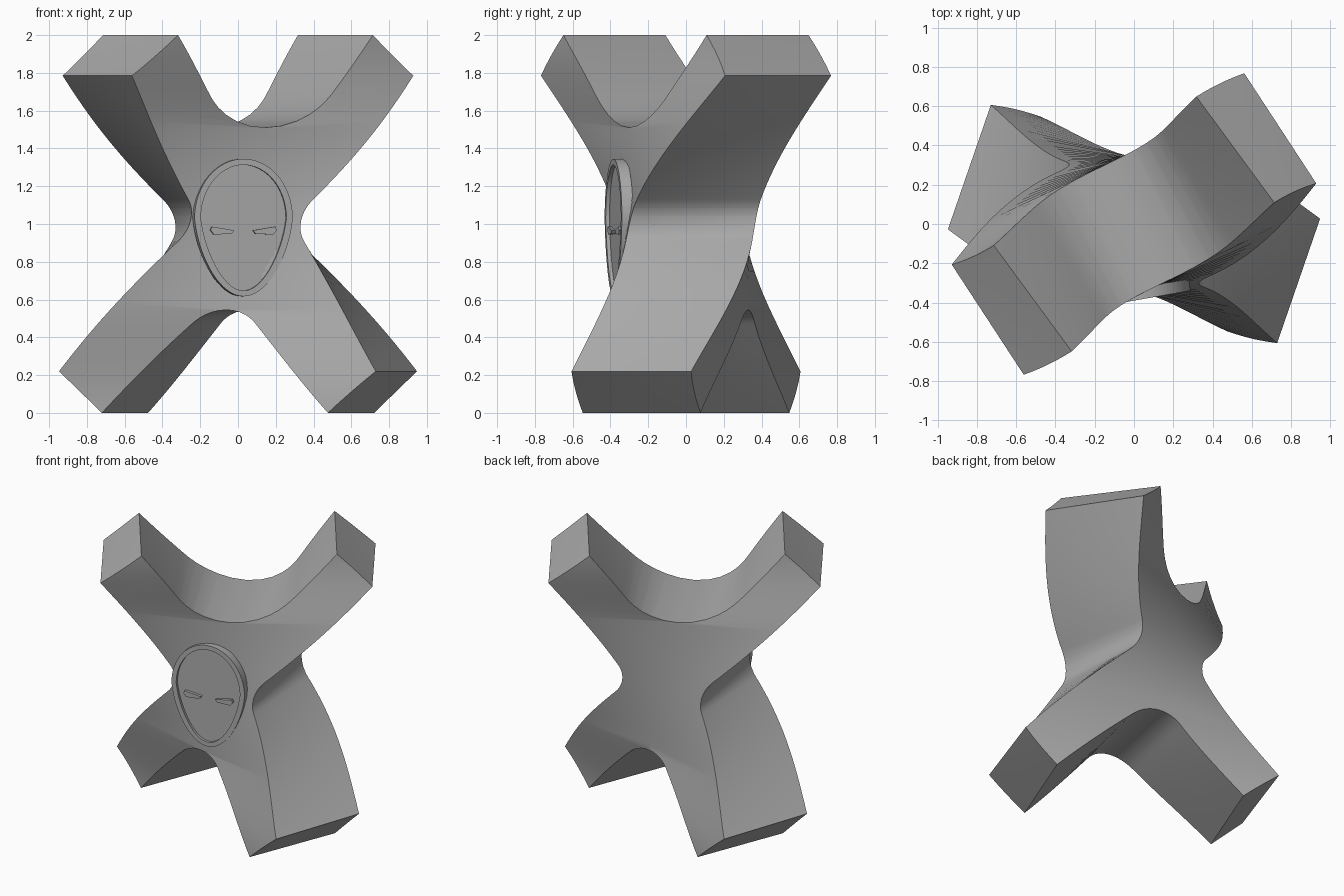
import bpy, bmesh, math
from mathutils import Vector, Matrix

if "Cube" in bpy.data.objects:
    bpy.data.objects.remove(bpy.data.objects["Cube"])

grey = bpy.data.materials.new("stone_grey")
grey.use_nodes = True
grey.diffuse_color = (0.4, 0.4, 0.4, 1)
grey.node_tree.nodes["Principled BSDF"].inputs["Base Color"].default_value = (0.4, 0.4, 0.4, 1)


def finish(bm, name, angle=30):
    bmesh.ops.recalc_face_normals(bm, faces=bm.faces)
    mesh = bpy.data.meshes.new(name)
    bm.to_mesh(mesh)
    bm.free()
    mesh.materials.append(grey)
    obj = bpy.data.objects.new(name, mesh)
    bpy.context.collection.objects.link(obj)
    bpy.ops.object.select_all(action='DESELECT')
    obj.select_set(True)
    bpy.context.view_layer.objects.active = obj
    bpy.ops.object.shade_smooth_by_angle(angle=math.radians(angle))
    return obj


def fillet(prev, corner, nxt, radius, steps=12):
    """Round a corner with an arc of the given radius."""
    p, c, n = Vector(prev), Vector(corner), Vector(nxt)
    d1, d2 = (p - c).normalized(), (n - c).normalized()
    half = d1.angle(d2) / 2
    centre = c + (d1 + d2).normalized() * radius / math.sin(half)
    reach = radius / math.tan(half)
    a, b = c + d1 * reach - centre, c + d2 * reach - centre
    return [centre + a.lerp(b, i / steps).normalized() * radius for i in range(steps + 1)]


def prism(points, y0, y1):
    """Extrude an x-z outline from y0 to y1."""
    bm = bmesh.new()
    face = bm.faces.new([bm.verts.new((p[0], y0, p[1])) for p in points])
    ext = bmesh.ops.extrude_face_region(bm, geom=[face])
    moved = [v for v in ext["geom"] if isinstance(v, bmesh.types.BMVert)]
    bmesh.ops.translate(bm, verts=moved, vec=(0, y1 - y0, 0))
    return bm


# Cross-shaped body: (x, z, fillet radius) around the outline
right = [(0.64, 2.0, 0), (0.89, 1.785, 0), (0.245, 1.02, 0.17), (0.887, 0.22, 0), (0.643, 0, 0)]
corners = [(0, 1.24, 0.49)] + right + [(0, 0.645, 0.24)] + [(-x, z, r) for x, z, r in reversed(right)]
outline = []
for i, (x, z, r) in enumerate(corners):
    before, after = corners[i - 1][:2], corners[(i + 1) % len(corners)][:2]
    outline += fillet(before, (x, z), after, r) if r else [Vector((x, z))]

body = prism(outline, -0.335, 0.335)


def cut(co, normal):
    geom = body.verts[:] + body.edges[:] + body.faces[:]
    bmesh.ops.bisect_plane(body, geom=geom, dist=1e-5, plane_co=co, plane_no=normal)


cut((0, 0, 0), (1, 0, 0))
cut((0, 0, 0), (0, 1, 0))
for i in range(1, 48):
    cut((0, 0, i / 24 + 0.0007), (0, 0, 1))

# Twist about the upright axis, easing off towards both ends
for v in body.verts:
    t = v.co.z - 1.03
    turn = math.radians(7.6 + 40.5 * t - 11.6 * t ** 3)
    v.co = Matrix.Rotation(turn, 3, 'Z') @ v.co
finish(body, "twisted_cross_body", 40)


# Face plate: egg-shaped raised rim around a recessed panel
def egg(width, top, bottom, taper, y, count=64):
    pts = []
    for i in range(count):
        a = math.tau * i / count
        s = math.sin(a)
        w = width * math.cos(a) * (1 + taper * min(s, 0))
        pts.append((w, y, 1.03 + s * (top if s > 0 else bottom)))
    return pts


rings = [egg(0.264, 0.315, 0.413, 0.15, 0.06), egg(0.264, 0.315, 0.413, 0.15, 0),
         egg(0.23, 0.283, 0.383, 0.2, 0), egg(0.23, 0.283, 0.383, 0.2, 0.02)]
bm = bmesh.new()
loops = [[bm.verts.new(p) for p in ring] for ring in rings]
for a, b in zip(loops, loops[1:]):
    for i in range(len(a)):
        bm.faces.new((a[i - 1], a[i], b[i], b[i - 1]))
bm.faces.new(loops[0])
bm.faces.new(loops[-1])
parts = [finish(bm, "face_plate")]

# Narrow eyes on the panel
eye = [(0.05, 0.966), (0.065, 0.948), (0.16, 0.944), (0.178, 0.968), (0.17, 0.986), (0.12, 0.978)]
for side, name in ((1, "left_eye"), (-1, "right_eye")):
    parts.append(finish(prism([(side * x, z) for x, z in eye], 0.0, 0.03), name))

for obj in parts:
    obj.location = (0.03, -0.385, 0)
    obj.rotation_euler.z = math.radians(10)
